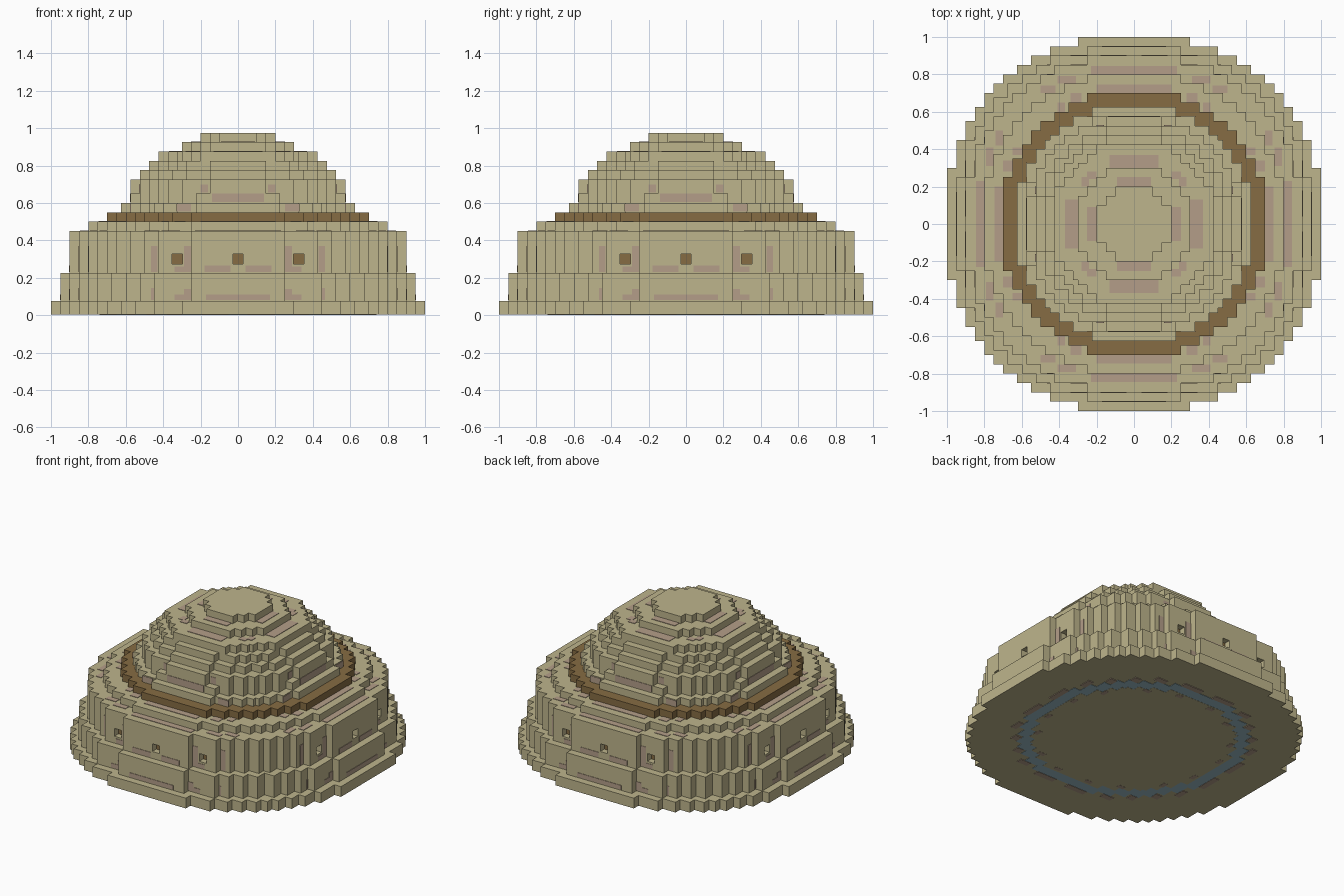
import bpy, bmesh, math

if "Cube" in bpy.data.objects:
    bpy.data.objects.remove(bpy.data.objects["Cube"], do_unlink=True)


def material(name, rgb):
    lin = [((c / 255 + 0.055) / 1.055) ** 2.4 for c in rgb] + [1.0]
    m = bpy.data.materials.new(name)
    m.use_nodes = True
    m.diffuse_color = lin
    m.node_tree.nodes["Principled BSDF"].inputs["Base Color"].default_value = lin
    return m


SAND = material("sandstone", (190, 181, 140))
BROWN = material("brown wood", (134, 108, 67))
PINK = material("dusty pink", (180, 158, 137))
BLUE = material("pale blue", (155, 187, 198))


def finish(bm, name, mat):
    bmesh.ops.recalc_face_normals(bm, faces=bm.faces)
    me = bpy.data.meshes.new(name)
    bm.to_mesh(me)
    bm.free()
    me.materials.append(mat)
    ob = bpy.data.objects.new(name, me)
    bpy.context.collection.objects.link(ob)
    return ob


def stepped_outline(r, flat):
    """Closed outline of a blocky disc: one stepped quarter, turned four times."""
    corners = [(flat, r)]
    for k in range(1, 40):
        y = r - 0.05 * k
        x = round(math.sqrt(max((1.055 * r) ** 2 - y * y, 0)) / 0.025) * 0.025
        x = max(x, corners[-1][0] + 0.025)
        if x > y + 1e-4:
            break
        corners.append((x, y))
    back = [(y, x) for x, y in reversed(corners)]
    if abs(corners[-1][0] - corners[-1][1]) < 1e-4:
        back = back[1:]
    corners += back
    quarter = []
    for i, (x, y) in enumerate(corners):
        quarter.append((x, y))
        if i + 1 < len(corners):
            quarter.append((x, corners[i + 1][1]))
    points = []
    for _ in range(4):
        points += quarter
        quarter = [(y, -x) for x, y in quarter]
    return points


def tier(name, r, flat, z0, z1, mat=SAND):
    bm = bmesh.new()
    face = bm.faces.new([bm.verts.new((x, y, z0)) for x, y in stepped_outline(r, flat)])
    up = bmesh.ops.extrude_face_region(bm, geom=[face])["geom"]
    verts = [v for v in up if isinstance(v, bmesh.types.BMVert)]
    bmesh.ops.translate(bm, vec=(0, 0, z1 - z0), verts=verts)
    return finish(bm, name, mat)


def boxes(name, spans, mat):
    """Boxes given as (x0, x1, y0, y1, z0, z1), repeated on all four sides."""
    bm = bmesh.new()
    for x0, x1, y0, y1, z0, z1 in spans:
        for turn in range(4):
            c, s = ((1, 0), (0, 1), (-1, 0), (0, -1))[turn]
            vs = [bm.verts.new((c * x - s * y, s * x + c * y, z))
                  for z in (z0, z1) for x, y in ((x0, y0), (x1, y0), (x1, y1), (x0, y1))]
            for f in ((0, 1, 2, 3), (4, 5, 6, 7), (0, 1, 5, 4),
                      (1, 2, 6, 5), (2, 3, 7, 6), (3, 0, 4, 7)):
                bm.faces.new([vs[i] for i in f])
    return finish(bm, name, mat)


def both(spans):
    """Adds the left-right mirror of each span."""
    return spans + [(-b, -a, *rest) for a, b, *rest in spans]


# Lower drum
tier("base_step", 1.0, 0.3, 0.004, 0.075)
tier("lower_wall", 0.95, 0.25, 0.075, 0.225)
upper_wall = tier("upper_wall", 0.9, 0.25, 0.225, 0.45)
tier("roof_step", 0.8, 0.25, 0.45, 0.5)
tier("brown_band", 0.7, 0.25, 0.5, 0.55, BROWN)

# Dome: radius, half width of the flat side, bottom, top
dome = [(0.625, 0.225, 0.55, 0.6), (0.575, 0.225, 0.6, 0.65), (0.575, 0.15, 0.65, 0.725),
        (0.525, 0.15, 0.725, 0.775), (0.475, 0.15, 0.775, 0.825), (0.425, 0.2, 0.825, 0.875),
        (0.3, 0.15, 0.875, 0.925), (0.2, 0.1, 0.925, 0.975)]
for i, (r, flat, z0, z1) in enumerate(dome):
    tier(f"dome_step_{i + 1}", r, flat, z0, z1)

# Small square windows sunk into the wall
H = 0.027
places = [(0, -0.9), (0.325, -0.85), (-0.325, -0.85)]
cutter = boxes("window_cutter", [(x - H, x + H, y - 0.02, y + 0.05, 0.3 - H, 0.3 + H)
                                 for x, y in places], SAND)
cutter.hide_render = True
mod = upper_wall.modifiers.new("windows", "BOOLEAN")
mod.operation = "DIFFERENCE"
mod.solver = "EXACT"
mod.object = cutter
bpy.context.view_layer.objects.active = upper_wall
bpy.ops.object.modifier_apply(modifier=mod.name)
bpy.data.objects.remove(cutter, do_unlink=True)
boxes("window_backs", [(x - H, x + H, y + 0.044, y + 0.052, 0.3 - H, 0.3 + H)
                       for x, y in places], BROWN)

# Pink patches on walls: x0, x1, wall y, z0, z1
T = 0.003
walls = both([(0.04, 0.18, -0.9, 0.23, 0.265), (0.25, 0.29, -0.85, 0.23, 0.37),
              (0.29, 0.34, -0.85, 0.23, 0.26), (0.43, 0.465, -0.8, 0.23, 0.37),
              (0.25, 0.29, -0.9, 0.08, 0.14), (0.29, 0.34, -0.9, 0.08, 0.11),
              (0.435, 0.465, -0.85, 0.08, 0.145), (0.16, 0.2, -0.525, 0.655, 0.7),
              (0.25, 0.33, -0.575, 0.555, 0.595)])
walls += [(-0.17, 0.17, -0.95, 0.08, 0.11), (-0.14, 0.14, -0.575, 0.605, 0.65)]
boxes("wall_patches", [(a, b, y - T, y + T, z0, z1) for a, b, y, z0, z1 in walls], PINK)

# Pink patches on ledges: x0, x1, y0, y1, ledge height
ledges = both([(0.31, 0.41, 0.75, 0.79, 0.45), (0.42, 0.5, 0.7, 0.74, 0.45),
               (0.28, 0.34, 0.65, 0.7, 0.5), (0.37, 0.41, 0.6, 0.65, 0.5),
               (0.2, 0.25, 0.24, 0.28, 0.875)])
ledges += [(-0.23, 0.23, 0.8, 0.845, 0.45), (-0.2, 0.2, 0.7, 0.745, 0.5),
           (-0.13, 0.13, 0.3, 0.37, 0.875), (-0.09, 0.09, 0.2, 0.25, 0.925)]
boxes("ledge_patches", [(a, b, c, d, z - T, z + T) for a, b, c, d, z in ledges], PINK)

# Underside: blue ring around a plain centre, with pink patches
tier("floor_ring", 0.7, 0.25, 0.002, 0.01, BLUE)
tier("floor_centre", 0.625, 0.225, 0.001, 0.01)
under = both([(0.05, 0.2, 0.7, 0.74), (0.3, 0.38, 0.65, 0.69), (0.44, 0.49, 0.55, 0.6),
              (0.1, 0.15, 0.58, 0.61), (0.3, 0.35, 0.5, 0.53)])
boxes("floor_patches", [(a, b, c, d, 0.0, 0.006) for a, b, c, d in under], PINK)
